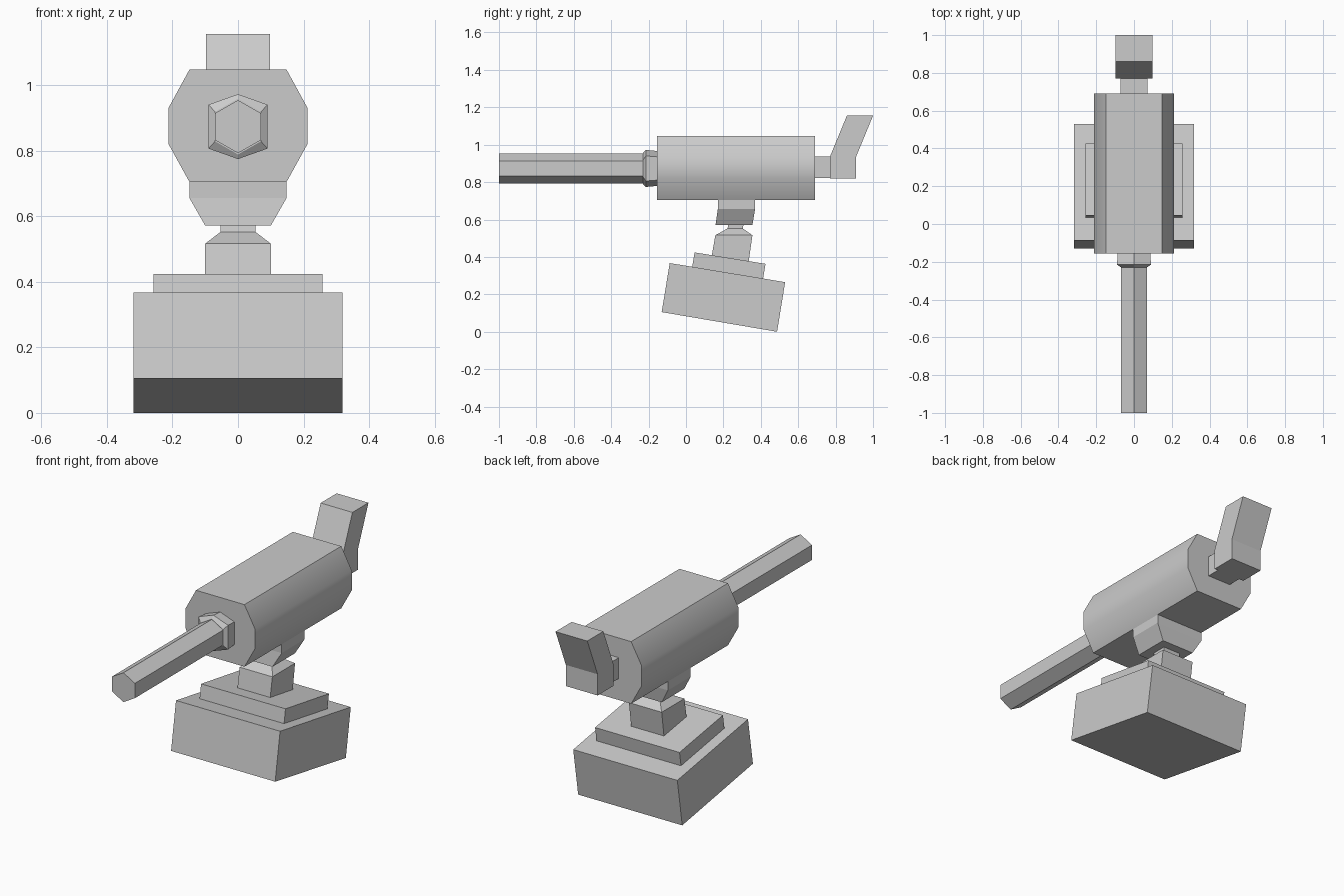
import bpy, bmesh, math
from mathutils import Matrix

if "Cube" in bpy.data.objects:
    bpy.data.objects.remove(bpy.data.objects["Cube"])


def loft(name, rings, smooth=False):
    """Skin a list of equal-length point rings and cap both ends."""
    bm = bmesh.new()
    loops = [[bm.verts.new(p) for p in ring] for ring in rings]
    for a, b in zip(loops, loops[1:]):
        n = len(a)
        for i in range(n):
            bm.faces.new((a[i], a[(i + 1) % n], b[(i + 1) % n], b[i]))
    bm.faces.new(loops[0])
    bm.faces.new(loops[-1])
    bmesh.ops.recalc_face_normals(bm, faces=bm.faces)
    mesh = bpy.data.meshes.new(name)
    bm.to_mesh(mesh)
    bm.free()
    obj = bpy.data.objects.new(name, mesh)
    bpy.context.collection.objects.link(obj)
    if smooth:
        bpy.ops.object.select_all(action='DESELECT')
        obj.select_set(True)
        bpy.context.view_layer.objects.active = obj
        bpy.ops.object.shade_smooth_by_angle(angle=math.radians(35))
    return obj


def side_prism(name, half_width, profile):
    """Extrude a (y, z) side outline across x."""
    return loft(name, [[(x, y, z) for y, z in profile]
                       for x in (-half_width, half_width)])


def rect(hx, y0, y1, z0, z1=None):
    """Rectangle ring seen from above; z may slope from y0 to y1."""
    z1 = z0 if z1 is None else z1
    return [(-hx, y0, z0), (hx, y0, z0), (hx, y1, z1), (-hx, y1, z1)]


def hexagon(y, hx, hz, side_z, zc=0.873):
    """Pointed-up hexagon ring facing along y."""
    return [(0, y, zc + hz), (hx, y, zc + side_z), (hx, y, zc - side_z),
            (0, y, zc - hz), (-hx, y, zc - side_z), (-hx, y, zc + side_z)]


# Tilted base block and the plate on top of it
side_prism("base_block", 0.318,
           [(-0.13, 0.105), (0.487, 0.0), (0.53, 0.265), (-0.087, 0.367)])
side_prism("base_plate", 0.258,
           [(0.033, 0.346), (0.412, 0.284), (0.425, 0.363), (0.046, 0.424)])

# Post with tapered shoulder and narrow neck
loft("swivel_post", [rect(0.1, 0.138, 0.335, 0.408, 0.376),
                     rect(0.1, 0.157, 0.355, 0.516),
                     rect(0.053, 0.222, 0.304, 0.552),
                     rect(0.053, 0.228, 0.308, 0.58)])

# Cradle under the body
loft("cradle", [rect(0.1, 0.158, 0.355, 0.571),
                rect(0.148, 0.17, 0.369, 0.655),
                rect(0.148, 0.17, 0.369, 0.706)])

# Eight-sided body
half = [(0.148, 1.047), (0.212, 0.93), (0.212, 0.82), (0.148, 0.704)]
outline = half + [(-x, z) for x, z in reversed(half)]
loft("body", [[(x, y, z) for x, z in outline] for y in (-0.155, 0.69)], True)

# Collar and barrel
loft("barrel_collar", [hexagon(-0.15, 0.086, 0.093, 0.062),
                       hexagon(-0.215, 0.09, 0.099, 0.067),
                       hexagon(-0.229, 0.07, 0.085, 0.045)])
loft("barrel", [hexagon(-0.22, 0.07, 0.081, 0.041),
                hexagon(-1.0, 0.07, 0.081, 0.041)])

# Rear stub and bent grip
loft("rear_stub", [rect(0.072, 0.68, 0.78, z) for z in (0.823, 0.938)])
side_prism("grip", 0.097, [(0.77, 0.82), (0.91, 0.82), (0.91, 0.937),
                           (1.0, 1.155), (0.86, 1.155), (0.77, 0.937)])
